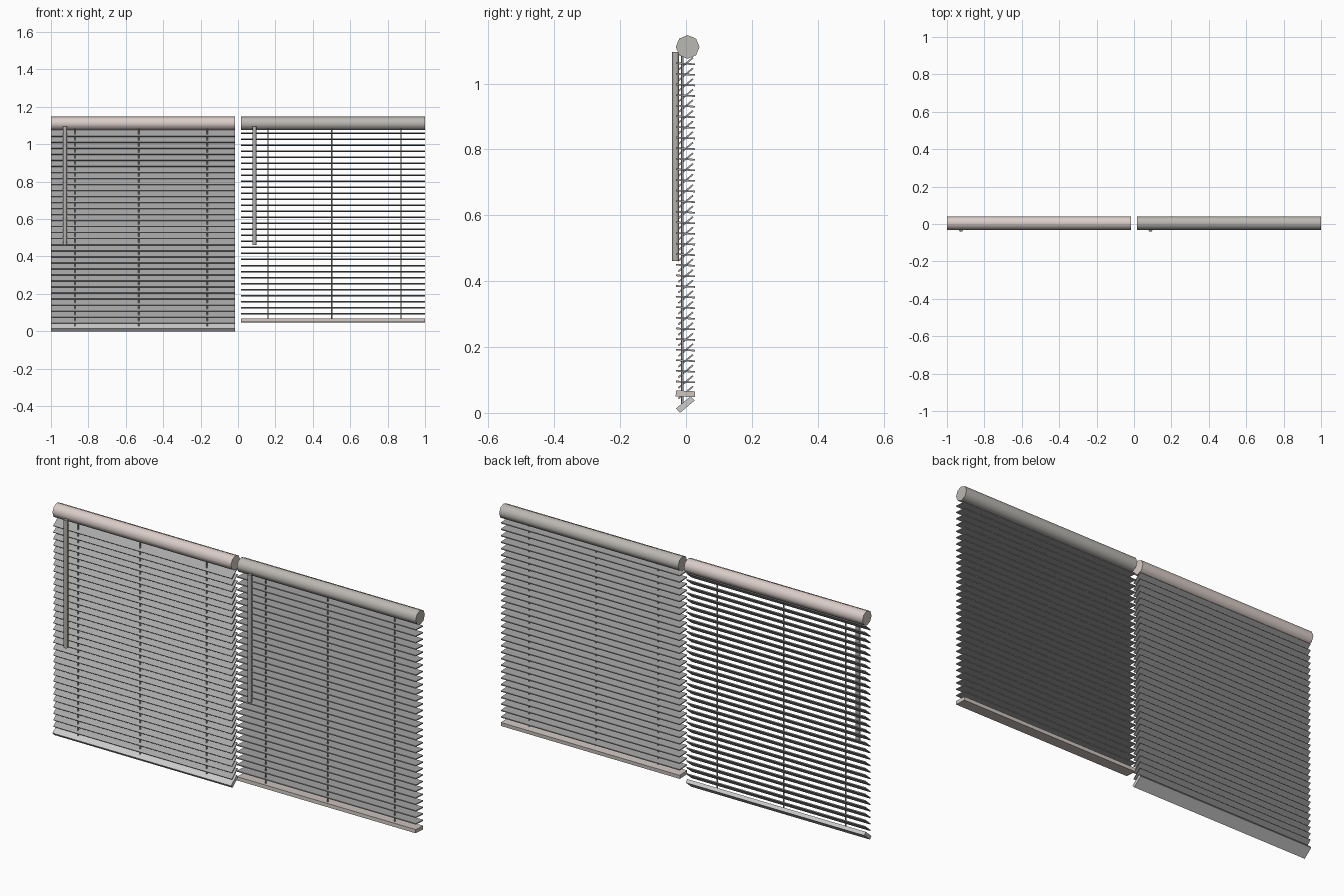
import bpy, math
from mathutils import Matrix

if "Cube" in bpy.data.objects:
    bpy.data.objects.remove(bpy.data.objects["Cube"])

PITCH = 0.0322


def material(name, rgb):
    m = bpy.data.materials.new(name)
    m.diffuse_color = (*rgb, 1)
    m.use_nodes = True
    m.node_tree.nodes["Principled BSDF"].inputs["Base Color"].default_value = m.diffuse_color
    return m


SLAT = material("slat_grey", (0.39, 0.39, 0.39))
WAND = material("wand_grey", (0.46, 0.44, 0.42))
CORD = material("cord_grey", (0.36, 0.35, 0.34))
HEAD = {"left": material("warm_rail", (0.70, 0.61, 0.58)),
        "right": material("dull_rail", (0.50, 0.48, 0.45))}
BASE = {"left": material("pale_base", (0.76, 0.76, 0.76)),
        "right": material("warm_base", (0.62, 0.56, 0.53))}


def box(name, size, loc, mat, tilt=0.0):
    bpy.ops.mesh.primitive_cube_add(size=1, location=loc)
    ob = bpy.context.object
    ob.name = name
    ob.data.materials.append(mat)
    ob.data.transform(Matrix.Rotation(tilt, 4, 'X') @ Matrix.Diagonal((*size, 1)))
    return ob


def tube(name, radius, length, loc, mat, rot=(0, 0, 0), sides=8):
    bpy.ops.mesh.primitive_cylinder_add(vertices=sides, radius=radius, depth=length,
                                        location=loc, rotation=rot)
    ob = bpy.context.object
    ob.name = name
    ob.data.materials.append(mat)
    bpy.ops.object.shade_smooth_by_angle(angle=math.radians(61))
    return ob


def blind(side, x0, x1, tilt, count, rail_z, wand_x, cord_xs):
    cx, w = (x0 + x1) / 2, x1 - x0
    # octagonal head rail
    tube(side + "_head_rail", 0.036, w, (cx, 0.005, 1.111), HEAD[side], (0, math.pi / 2, 0))
    # stack of slats, repeated downwards
    slat = box(side + "_slats", (w, 0.058, 0.005), (cx, -0.001, 1.06), SLAT, tilt)
    arr = slat.modifiers.new("repeat", 'ARRAY')
    arr.count = count
    arr.use_relative_offset = False
    arr.use_constant_offset = True
    arr.constant_offset_displace = (0, 0, -PITCH)
    # bottom rail
    box(side + "_bottom_rail", (w, 0.058, 0.018), (cx, -0.002, rail_z), BASE[side], tilt)
    # tilt wand
    tube(side + "_wand", 0.0105, 0.635, (wand_x, -0.0315, 0.778), WAND)
    # ladder cords
    for i, x in enumerate(cord_xs):
        top = 1.085
        tube(f"{side}_cord_{i + 1}", 0.004, top - rail_z,
             (x, -0.011, (top + rail_z) / 2), CORD, sides=6)


blind("left", -1.0, -0.017, math.radians(40), 32, 0.0255, -0.925, (-0.872, -0.530, -0.164))
blind("right", 0.015, 1.0, math.radians(-3), 31, 0.058, 0.088, (0.160, 0.502, 0.871))
